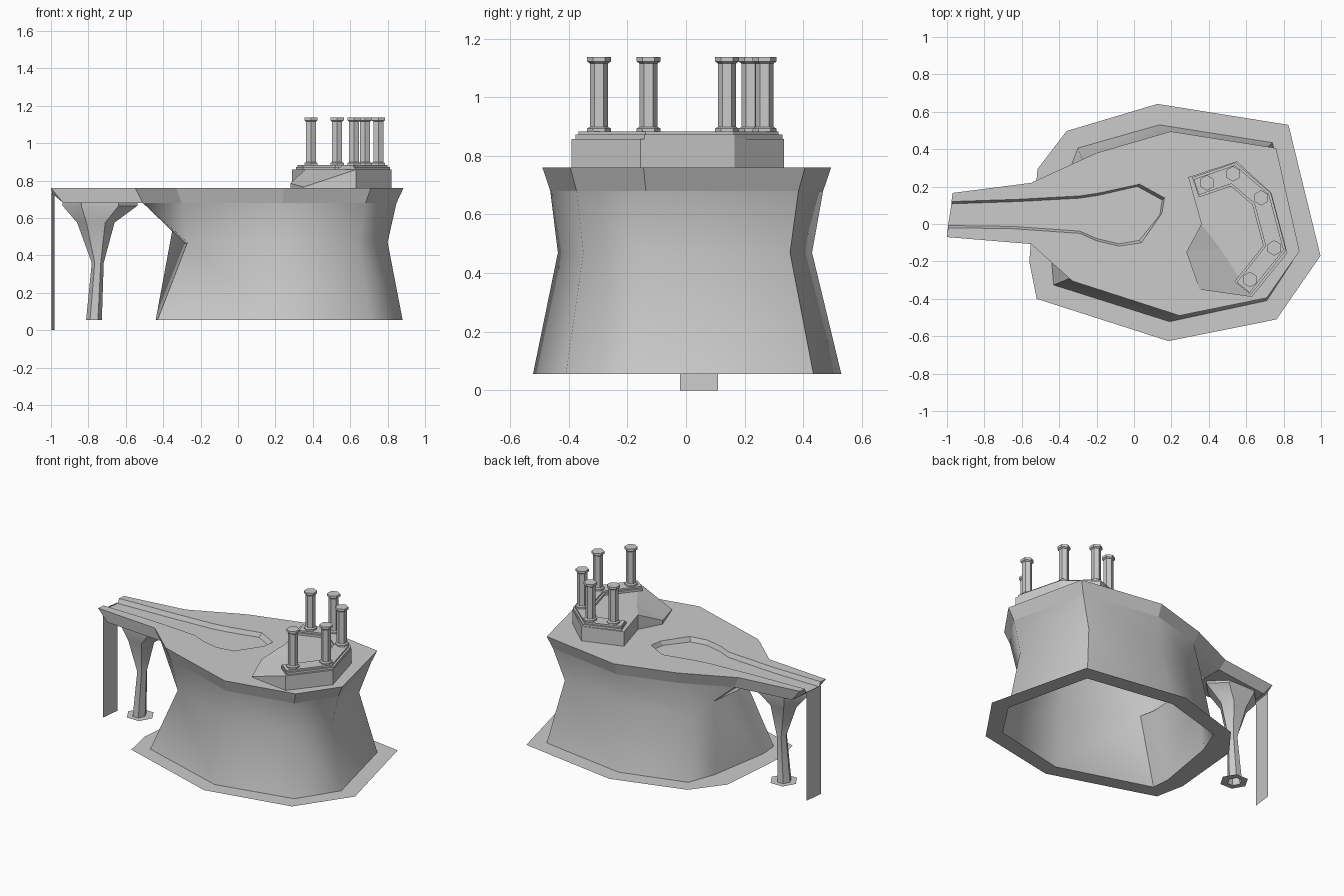
import bpy
import bmesh
from math import cos, sin, pi, radians
from mathutils import Vector

old = bpy.data.objects.get("Cube")
if old:
    bpy.data.objects.remove(old, do_unlink=True)

stone = bpy.data.materials.new("grey stone")
stone.use_nodes = True
GREY = (0.6, 0.6, 0.6, 1)
stone.diffuse_color = GREY
stone.node_tree.nodes["Principled BSDF"].inputs["Base Color"].default_value = GREY


def finish(name, bm, smooth=None):
    """Turn a bmesh into a named object, optionally smoothed below an angle."""
    mesh = bpy.data.meshes.new(name)
    bm.to_mesh(mesh)
    bm.free()
    mesh.materials.append(stone)
    obj = bpy.data.objects.new(name, mesh)
    bpy.context.collection.objects.link(obj)
    if smooth:
        bpy.ops.object.select_all(action='DESELECT')
        obj.select_set(True)
        bpy.context.view_layer.objects.active = obj
        bpy.ops.object.shade_smooth_by_angle(angle=radians(smooth))
    return obj


def ring(bm, points, z=None):
    """Add a ring of vertices, listed clockwise from above."""
    return [bm.verts.new((p[0], p[1], p[2] if z is None else z)) for p in points]


def bridge_rings(bm, low, high, skip=()):
    n = len(low)
    for i in range(n):
        if i not in skip:
            j = (i + 1) % n
            bm.faces.new((low[i], high[i], high[j], low[j]))


def loft(name, rings, cap=False, smooth=None):
    bm = bmesh.new()
    loops = [ring(bm, points, z) for points, z in rings]
    for low, high in zip(loops, loops[1:]):
        bridge_rings(bm, low, high)
    if cap:
        bm.faces.new(loops[-1][::-1])
    return finish(name, bm, smooth)


def ellipse(x, y, rx, ry, sides=6):
    return [(x + rx * cos(2 * pi * i / sides), y - ry * sin(2 * pi * i / sides))
            for i in range(sides)]


# Plateau slab outline: the first two points are the far end of the spur
TOP, UNDER, GROUND = 0.76, 0.68, 0.055
plateau = [(-1, -.07), (-.97, .166), (-.55, .22), (-.2, .38), (.195, .495),
           (.76, .406), (.885, -.145), (.71, -.395), (.243, -.49),
           (-.33, -.305), (-.55, -.107)]
plateau_low = [(.2 + (x - .2) * .945, y * .945) for x, y in plateau]

# Stream channel, running in along one bank and back along the other
channel = [(-.994, -.02), (-.65, -.025), (-.29, -.05), (-.2, -.09), (-.08, -.118),
           (.04, -.1), (.15, .06), (.163, .14), (.03, .213), (-.19, .165),
           (-.29, .15), (-.62, .132), (-.976, .12)]
channel_floor = [(x - .012 * (x > 0), y - .012 * (1 if y > .05 else -1))
                 for x, y in channel]

bm = bmesh.new()
low, high = ring(bm, plateau_low, UNDER), ring(bm, plateau, TOP)
bank, bed = ring(bm, channel, TOP), ring(bm, channel_floor, TOP - .03)
bridge_rings(bm, low, high, skip=(0,))
bm.faces.new((high[1:] + high[:1] + bank)[::-1])
for i in range(len(bank) - 1):
    bm.faces.new((bank[i], bank[i + 1], bed[i + 1], bed[i]))
bm.faces.new(bed)
bm.faces.new([bank[0], bed[0], bed[-1], bank[-1], high[1], low[1], low[0], high[0]])
bm.faces.new([low[0], low[1], low[2], low[-1]])
finish("plateau_slab", bm)

# Waisted cliff body under the slab, open at the bottom
foot = [(-.37, .22), (-.30, .406), (.136, .53), (.74, .435), (.88, -.15),
        (.71, -.41), (.19, -.522), (-.43, -.326), (-.44, -.2)]
waist = [(-.35, .2, .54), (-.27, .33, .47), (.15, .43, .47), (.66, .355, .47),
         (.8, -.135, .47), (.64, -.35, .47), (.2, -.437, .47), (-.27, -.26, .47),
         (-.28, -.15, .46)]
loft("cliff_body", [(foot, GROUND), (waist, None), (plateau_low[2:], UNDER)], smooth=50)

# Flat apron around the foot of the cliff
apron = [(-.516, .294), (-.36, .497), (.126, .642), (.826, .53), (.997, -.17),
         (.762, -.51), (.184, -.626), (-.52, -.4), (-.56, -.2)]
loft("cliff_apron", [(apron, GROUND), (foot, GROUND)])

# Flared pillar carrying the spur, with its own small apron
pillar_foot = ellipse(-.77, .045, .042, .05)
loft("spur_pillar", [(pillar_foot, GROUND),
                     (ellipse(-.75, .045, .032, .035), .36),
                     (ellipse(-.76, .045, .1, .075), .575),
                     (ellipse(-.738, .05, .2, .115), .665),
                     (ellipse(-.738, .05, .2, .115), .7)], smooth=40)
loft("pillar_apron", [(ellipse(-.765, .045, .09, .09), GROUND), (pillar_foot, GROUND)])

# Waterfall sheet at the end of the spur
bm = bmesh.new()
lip = ((-.997, -.02), (-.982, .11))
a, b = ring(bm, lip, 0)
c, d = ring(bm, lip, TOP - .025)
bm.faces.new((a, c, d, b))
finish("waterfall_sheet", bm)

# Terrace with a faceted ramp on its inner side
DECK = 0.858
terrace = [(.29, .25, DECK), (.55, .335, DECK), (.735, .165, DECK), (.82, -.155, DECK),
           (.63, -.39, DECK), (.35, -.35, .765), (.28, -.15, .785), (.36, 0, DECK)]
bm = bmesh.new()
low, high = ring(bm, terrace, TOP), ring(bm, terrace)
bridge_rings(bm, low, high)
crest = bm.verts.new((.46, -.13, DECK))
bm.faces.new((high[:5] + [crest, high[7]])[::-1])
for i in (4, 5, 6):
    bm.faces.new((crest, high[i + 1], high[i]))
finish("terrace", bm)


def ribbon(path, half):
    """Outline of a mitred strip along a path, clockwise from above."""
    points = [Vector(p) for p in path]
    dirs = [(q - p).normalized() for p, q in zip(points, points[1:])]
    left, right = [], []
    for i, p in enumerate(points):
        before, after = dirs[max(i - 1, 0)], dirs[min(i, len(dirs) - 1)]
        normal = Vector((-before.y - after.y, before.x + after.x)).normalized()
        side = normal * half / normal.dot(Vector((-after.y, after.x)))
        end = Vector((0, 0))
        if i == 0:
            end = -after * half * .4
        elif i == len(points) - 1:
            end = after * half * .4
        left.append(p + side + end)
        right.append(p - side + end)
    return left + right[::-1]


# Two stepped tiers that carry the columns
colonnade = [(.35, .203), (.53, .265), (.682, .135), (.752, -.128), (.595, -.325)]
for name, half, base, top in (("lower_step", .056, DECK, .872),
                              ("upper_step", .044, .872, .883)):
    strip = ribbon(colonnade, half)
    loft(name, [(strip, base), (strip, top)], cap=True)

# Hexagonal columns with a base and a cap
columns = [(.39, .22), (.53, .268), (.68, .14), (.75, -.128), (.62, -.297)]
profile = [(.041, .883), (.041, .893), (.031, .899), (.031, 1.115),
           (.041, 1.122), (.041, 1.138)]
for number, (x, y) in enumerate(columns, 1):
    rings = []
    for radius, z in profile:
        hexagon = ellipse(0, 0, radius, radius)
        rings.append(([(x + v, y + u) for u, v in hexagon][::-1], z))
    loft(f"column_{number}", rings, cap=True)
